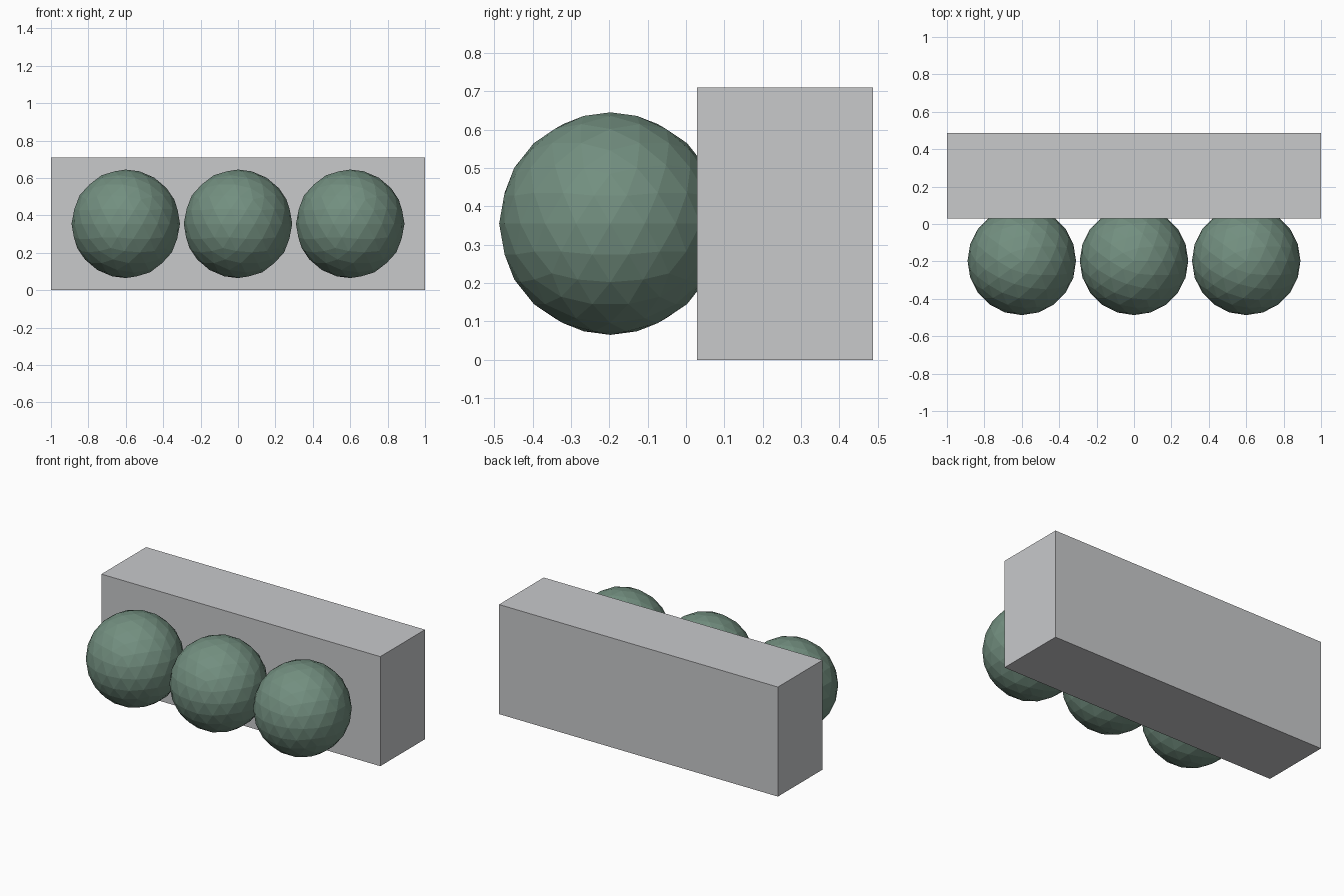
import bpy

cube = bpy.data.objects.get("Cube")
if cube:
    bpy.data.objects.remove(cube, do_unlink=True)


def make_material(name, rgb):
    mat = bpy.data.materials.new(name)
    mat.use_nodes = True
    mat.diffuse_color = (*rgb, 1)
    mat.node_tree.nodes["Principled BSDF"].inputs["Base Color"].default_value = (*rgb, 1)
    return mat


grey = make_material("light grey", (0.58, 0.585, 0.6))
green = make_material("muted green", (0.17, 0.275, 0.215))

# Block standing behind the balls
bpy.ops.mesh.primitive_cube_add(size=1, location=(0, 0.258, 0.355))
block = bpy.context.object
block.name = "back_block"
block.scale = (2, 0.458, 0.71)
bpy.ops.object.transform_apply(location=False, rotation=False, scale=True)
block.data.materials.append(grey)

# Row of three faceted balls sunk into the front face
for side, x in (("right", -0.6), ("middle", 0), ("left", 0.6)):
    bpy.ops.mesh.primitive_ico_sphere_add(subdivisions=3, radius=0.29,
                                          location=(x, -0.197, 0.355))
    ball = bpy.context.object
    ball.name = side + "_ball"
    ball.data.materials.append(green)
